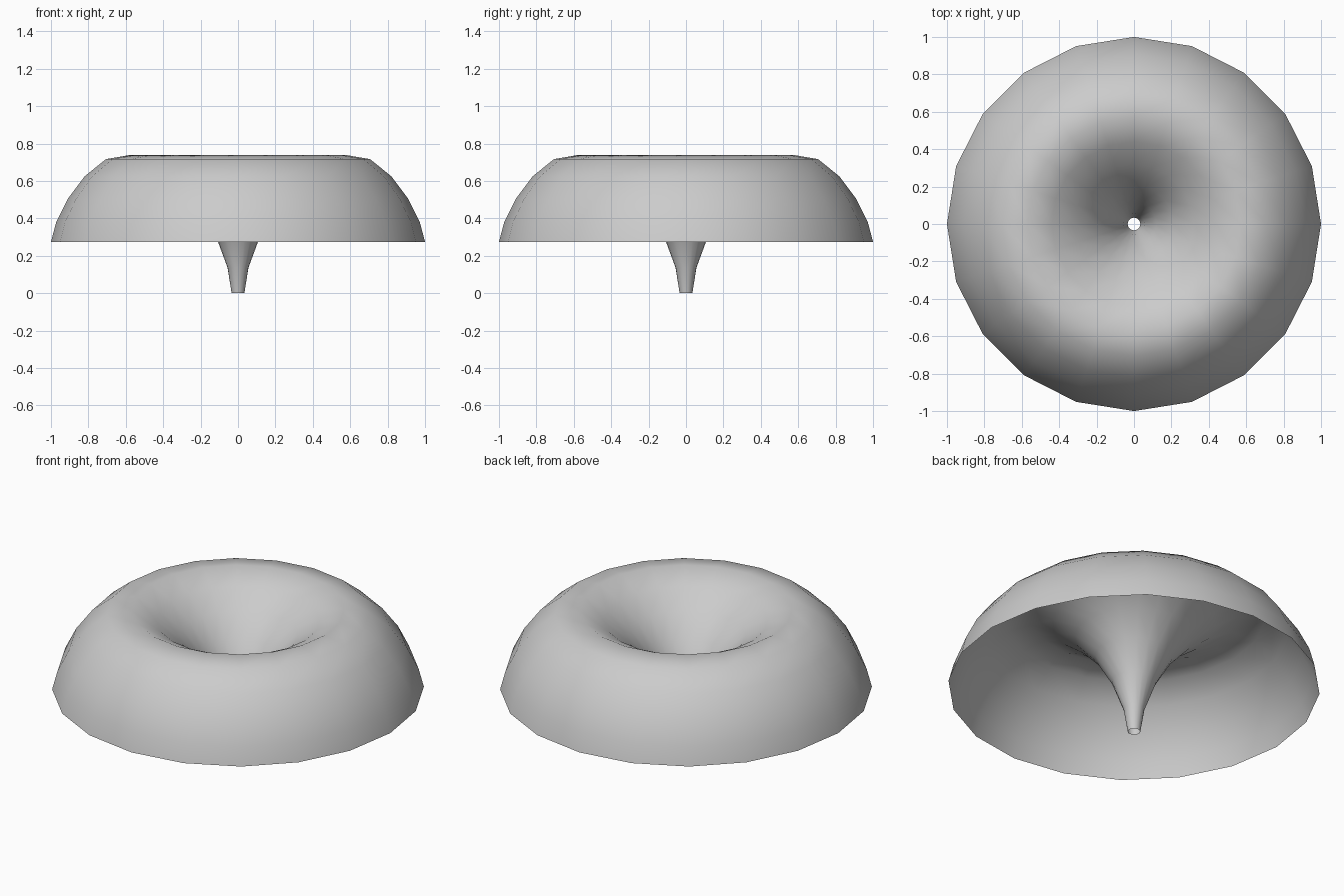
import bpy
import bmesh
import math

if "Cube" in bpy.data.objects:
    bpy.data.objects.remove(bpy.data.objects["Cube"])

SEGMENTS = 20

# Radius/height profile: outer skirt, over the crown, down the funnel to the open tip
profile = [(1.0, 0.275), (0.972, 0.38), (0.91, 0.505), (0.82, 0.625),
           (0.706, 0.717), (0.57, 0.74), (0.44, 0.675), (0.32, 0.585),
           (0.21, 0.465), (0.12, 0.31), (0.056, 0.137), (0.034, 0.0)]

# Revolve the profile into an open, single-walled shell
bm = bmesh.new()
rings = []
for r, z in profile:
    rings.append([bm.verts.new((r * math.cos(2 * math.pi * i / SEGMENTS),
                                r * math.sin(2 * math.pi * i / SEGMENTS), z))
                  for i in range(SEGMENTS)])
for low, high in zip(rings, rings[1:]):
    for i in range(SEGMENTS):
        j = (i + 1) % SEGMENTS
        face = bm.faces.new((low[i], low[j], high[j], high[i]))
        face.smooth = True

mesh = bpy.data.meshes.new("funnel_dome")
bm.to_mesh(mesh)
bm.free()
dome = bpy.data.objects.new("funnel_dome", mesh)
bpy.context.collection.objects.link(dome)
